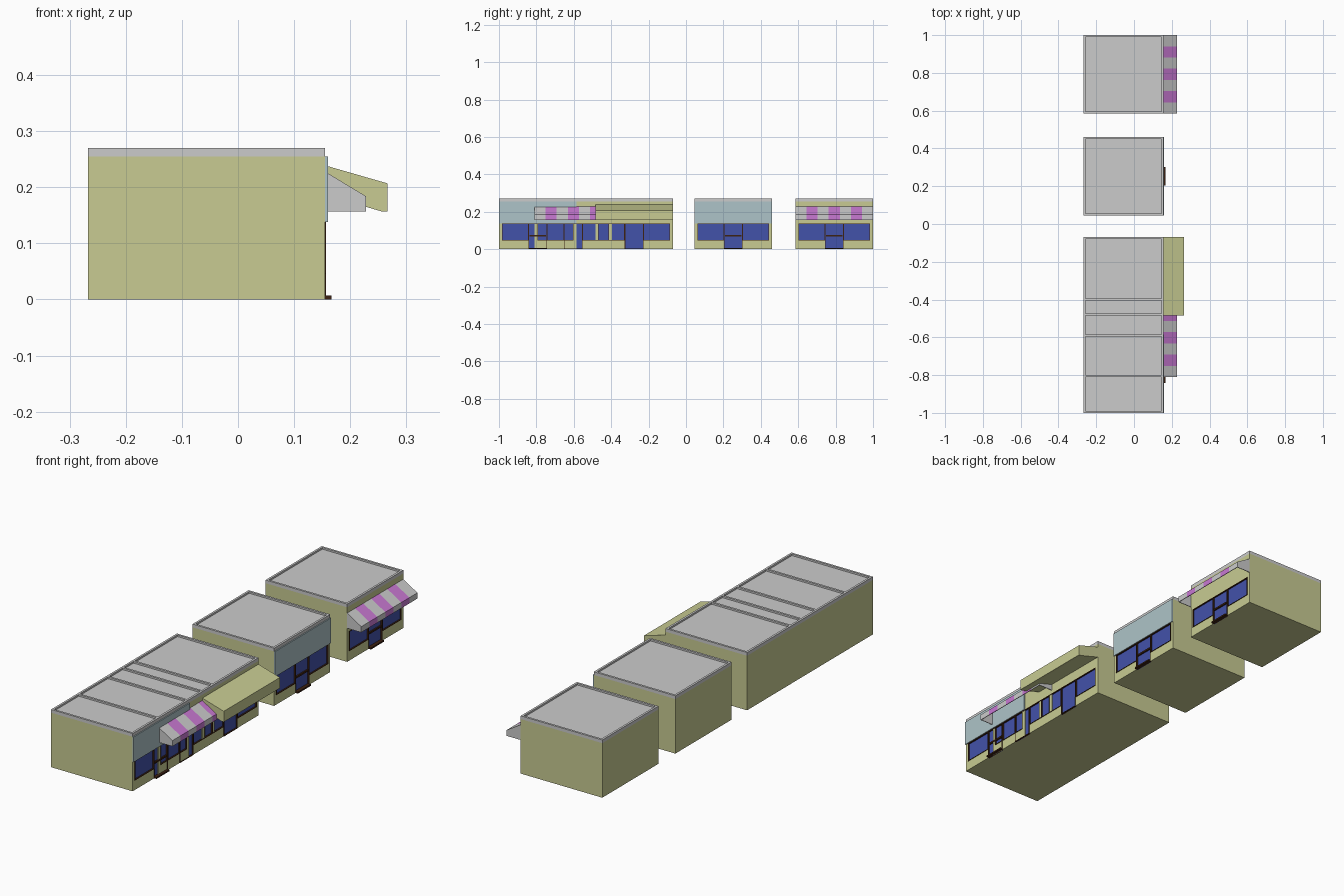
import bpy, bmesh

if "Cube" in bpy.data.objects:
    bpy.data.objects.remove(bpy.data.objects["Cube"])

def material(name, rgb):
    m = bpy.data.materials.new(name)
    m.diffuse_color = (*rgb, 1)
    m.use_nodes = True
    m.node_tree.nodes["Principled BSDF"].inputs["Base Color"].default_value = m.diffuse_color
    return m

KHAKI = material("khaki", (0.58, 0.60, 0.29))
BLUE = material("glass_blue", (0.055, 0.085, 0.40))
TEAL = material("pale_teal", (0.42, 0.55, 0.58))
PURPLE = material("purple", (0.58, 0.19, 0.65))
BROWN = material("dark_brown", (0.045, 0.015, 0.006))

BACK, FRONT, WALL_TOP, TOP = -0.267, 0.155, 0.255, 0.27
HALF, DOOR, WIN, SILL, HEAD = 0.2075, 0.05, 0.192, 0.045, 0.138

def mesh_object(name, bm, mat=None):
    bmesh.ops.recalc_face_normals(bm, faces=bm.faces)
    me = bpy.data.meshes.new(name)
    bm.to_mesh(me)
    bm.free()
    ob = bpy.data.objects.new(name, me)
    bpy.context.collection.objects.link(ob)
    if mat:
        me.materials.append(mat)
    return ob

def boxes(name, items, mat=None):
    """One object from boxes given as (x0, x1, y0, y1, z0, z1)."""
    bm = bmesh.new()
    for x0, x1, y0, y1, z0, z1 in items:
        for v in bmesh.ops.create_cube(bm, size=1)["verts"]:
            v.co.x = x1 if v.co.x > 0 else x0
            v.co.y = y1 if v.co.y > 0 else y0
            v.co.z = z1 if v.co.z > 0 else z0
    return mesh_object(name, bm, mat)

def extrude(name, profile, spans, mat=None):
    """Prisms of an (x, z) profile, one for each y span."""
    bm = bmesh.new()
    for y0, y1 in spans:
        f = bm.faces.new([bm.verts.new((x, y0, z)) for x, z in profile])
        new = bmesh.ops.extrude_face_region(bm, geom=[f])["geom"]
        bmesh.ops.translate(bm, vec=(0, y1 - y0, 0),
                            verts=[g for g in new if isinstance(g, bmesh.types.BMVert)])
    return mesh_object(name, bm, mat)

def striped_awning(tag, c):
    # thin bent sheet in seven stripes, closed at both ends, open below
    sheet = [(FRONT, 0.228), (0.228, 0.184), (0.228, 0.157),
             (0.225, 0.157), (0.225, 0.181), (FRONT, 0.223)]
    w = 2 * HALF / 7
    spans = [(c - HALF + i * w, c - HALF + (i + 1) * w) for i in range(7)]
    extrude("awning_grey_stripes_" + tag, sheet, spans[0::2])
    extrude("awning_purple_stripes_" + tag, sheet, spans[1::2], PURPLE)
    end = [(FRONT, 0.227), (0.227, 0.183), (0.227, 0.157), (FRONT, 0.157)]
    extrude("awning_ends_" + tag, end,
            [(c - HALF, c - HALF + 0.003), (c + HALF - 0.003, c + HALF)])

def shop(tag, c, style, door_trim):
    lo, hi = c - HALF, c + HALF
    wx = FRONT - 0.007
    # main body, roof and parapet rim
    boxes("body_" + tag, [(BACK, wx, lo, hi, 0, WALL_TOP)], KHAKI)
    boxes("roof_" + tag, [(BACK + .005, FRONT - .005, lo + .005, hi - .005, WALL_TOP, 0.262)])
    r = 0.01
    boxes("parapet_" + tag, [
        (BACK, BACK + r, lo, hi, WALL_TOP, TOP), (FRONT - r, FRONT, lo, hi, WALL_TOP, TOP),
        (BACK, FRONT, lo, lo + r, WALL_TOP, TOP), (BACK, FRONT, hi - r, hi, WALL_TOP, TOP)])
    # front wall around the openings
    boxes("front_wall_" + tag, [
        (wx, FRONT, lo, hi, HEAD, WALL_TOP),
        (wx, FRONT, lo, c - DOOR, 0, SILL), (wx, FRONT, c + DOOR, hi, 0, SILL),
        (wx, FRONT, lo, c - WIN, SILL, HEAD), (wx, FRONT, c + WIN, hi, SILL, HEAD)], KHAKI)
    # panes, set back
    px = wx + 0.002
    openings = [(c - WIN, c - DOOR, SILL), (c - DOOR, c + DOOR, 0), (c + DOOR, c + WIN, SILL)]
    boxes("glass_" + tag, [(wx, px, a, b, z, HEAD) for a, b, z in openings], BLUE)
    # thin frames, slightly proud of the wall
    fx, t = FRONT + 0.002, 0.003
    frame = []
    for a, b, z in openings:
        frame += [(wx, fx, a, a + t, z, HEAD), (wx, fx, b - t, b, z, HEAD),
                  (wx, fx, a, b, z, z + t), (wx, fx, a, b, HEAD - t, HEAD)]
    boxes("frames_" + tag, frame, BROWN)
    if door_trim:
        boxes("door_bar_" + tag, [(px, FRONT + .002, c - .043, c + .043, .067, .075)], BROWN)
        boxes("doorstep_" + tag, [(wx, 0.167, c - .048, c + .048, 0, .007)], BROWN)
    # style-specific sign panel or canopy
    if style == "sign":
        boxes("sign_panel_" + tag, [(FRONT, 0.16, lo, hi, 0.138, WALL_TOP)], TEAL)
    elif style == "stripes":
        striped_awning(tag, c)
    else:
        extrude("canopy_" + tag, [(FRONT, 0.239), (0.266, 0.207), (0.266, 0.157),
                                  (0.256, 0.157), (FRONT, 0.186)], [(lo, hi)], KHAKI)

# the terrace of three overlapping units, then two detached shops
shop("terrace_south", -0.7925, "sign", True)
shop("terrace_middle", -0.6025, "stripes", False)
shop("terrace_north", -0.2775, "canopy", False)
shop("detached_middle", 0.2525, "sign", True)
shop("detached_north", 0.7925, "stripes", True)
